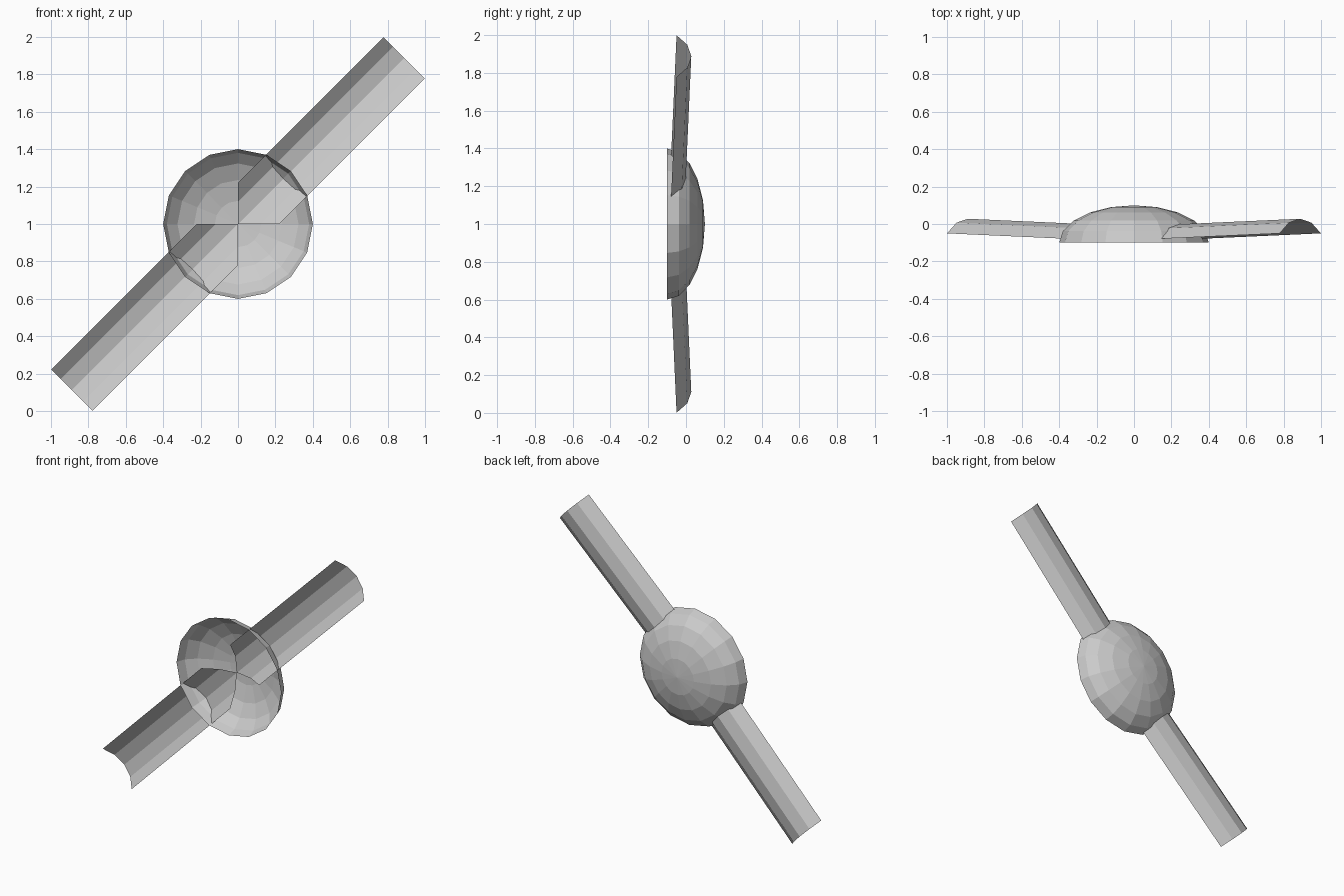
import bpy, bmesh
from math import sin, cos, pi, sqrt

if "Cube" in bpy.data.objects:
    bpy.data.objects.remove(bpy.data.objects["Cube"])

CENTER_Z = 1.0


def finish(bm, name):
    bmesh.ops.recalc_face_normals(bm, faces=bm.faces)
    mesh = bpy.data.meshes.new(name)
    bm.to_mesh(mesh)
    bm.free()
    obj = bpy.data.objects.new(name, mesh)
    bpy.context.collection.objects.link(obj)
    return obj


# Open hub dome: 16-sided half ellipsoid bulging to the back
def make_dome(radius=0.4, depth=0.2, sides=16, rings=5):
    bm = bmesh.new()
    loops = []
    for r in range(rings):
        t = r / rings * pi / 2
        loops.append([bm.verts.new((radius * cos(t) * cos(2 * pi * i / sides),
                                    -0.1 + depth * sin(t),
                                    CENTER_Z + radius * cos(t) * sin(2 * pi * i / sides)))
                      for i in range(sides)])
    apex = bm.verts.new((0, -0.1 + depth, CENTER_Z))
    for i in range(sides):
        j = (i + 1) % sides
        for a, b in zip(loops, loops[1:]):
            bm.faces.new((a[i], a[j], b[j], b[i]))
        bm.faces.new((loops[-1][i], loops[-1][j], apex))
    return finish(bm, "hub_dome")


# Curved blade: trough profile (across, y at tip), mitred at the hub centre
PROFILE = [(-0.156, -0.05), (-0.085, 0.007), (0, 0.028), (0.085, 0.007), (0.156, -0.05)]
TIP, SLOPE = 1.257, 0.032


def make_blade(name, side):
    bm = bmesh.new()

    def point(along, across, y):
        x = (along + across) / sqrt(2)
        z = (along - across) / sqrt(2)
        return bm.verts.new((side * x, y - SLOPE * (TIP - along), CENTER_Z + side * z))

    inner = [point(abs(a), a, y) for a, y in PROFILE]
    outer = [point(TIP, a, y) for a, y in PROFILE]
    for i in range(len(PROFILE) - 1):
        bm.faces.new((inner[i], inner[i + 1], outer[i + 1], outer[i]))
    return finish(bm, name)


make_dome()
make_blade("upper_blade", 1)
make_blade("lower_blade", -1)
